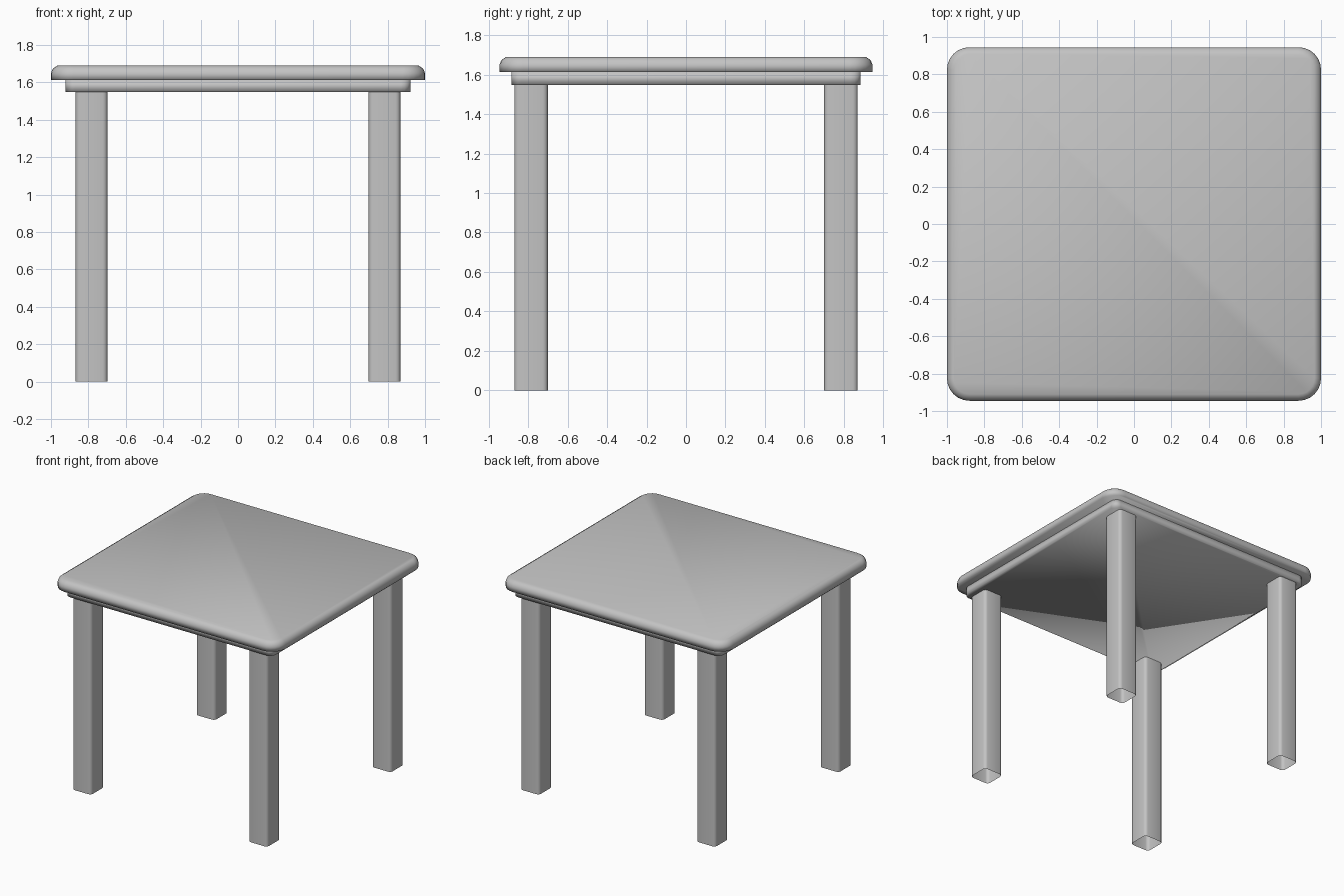
import bpy
import bmesh
from math import cos, sin, pi

cube = bpy.data.objects.get("Cube")
if cube:
    bpy.data.objects.remove(cube, do_unlink=True)

# Single grey finish
grey = bpy.data.materials.new("plain_grey")
grey.use_nodes = True
colour = (0.55, 0.55, 0.55, 1)
grey.diffuse_color = colour
grey.node_tree.nodes["Principled BSDF"].inputs["Base Color"].default_value = colour


def rounded_rect(bm, hx, hy, radius, z, steps):
    """Ring of vertices around a rounded rectangle, counter-clockwise."""
    ring = []
    for corner, (sx, sy) in enumerate([(1, 1), (-1, 1), (-1, -1), (1, -1)]):
        for i in range(steps + 1):
            a = (corner + i / steps) * pi / 2
            ring.append(bm.verts.new((sx * (hx - radius) + radius * cos(a),
                                      sy * (hy - radius) + radius * sin(a), z)))
    return ring


def slab(name, hx, hy, radius, profile, steps=4, capped=True, centre=(0, 0)):
    """Skin rounded rectangles along a profile of (inset, height) pairs."""
    bm = bmesh.new()
    rings = [rounded_rect(bm, hx - d, hy - d, radius - d, z, steps)
             for d, z in profile]
    for low, high in zip(rings, rings[1:]):
        n = len(low)
        for i in range(n):
            j = (i + 1) % n
            bm.faces.new((low[i], low[j], high[j], high[i]))
    if capped:
        bm.faces.new(rings[0][::-1])
        bm.faces.new(rings[-1])
    for face in bm.faces:
        face.smooth = True
    mesh = bpy.data.meshes.new(name)
    bm.to_mesh(mesh)
    bm.free()
    mesh.materials.append(grey)
    obj = bpy.data.objects.new(name, mesh)
    obj.location = (*centre, 0)
    bpy.context.collection.objects.link(obj)
    return obj


# Top board with softened upper edge
slab("table_top", 1.0, 0.945, 0.12,
     [(0, 1.612), (0, 1.65), (0.01, 1.674), (0.035, 1.69)], steps=6)

# Frame under the board
slab("apron", 0.922, 0.885, 0.05, [(0, 1.548), (0, 1.612)])

# Four hollow legs, open at the ends
for y_name, sy in (("front", -1), ("back", 1)):
    for x_name, sx in (("right", -1), ("left", 1)):
        slab(f"{y_name}_{x_name}_leg", 0.085, 0.085, 0.025,
             [(0, 0), (0, 1.548)], steps=3, capped=False,
             centre=(sx * 0.783, sy * 0.785))
